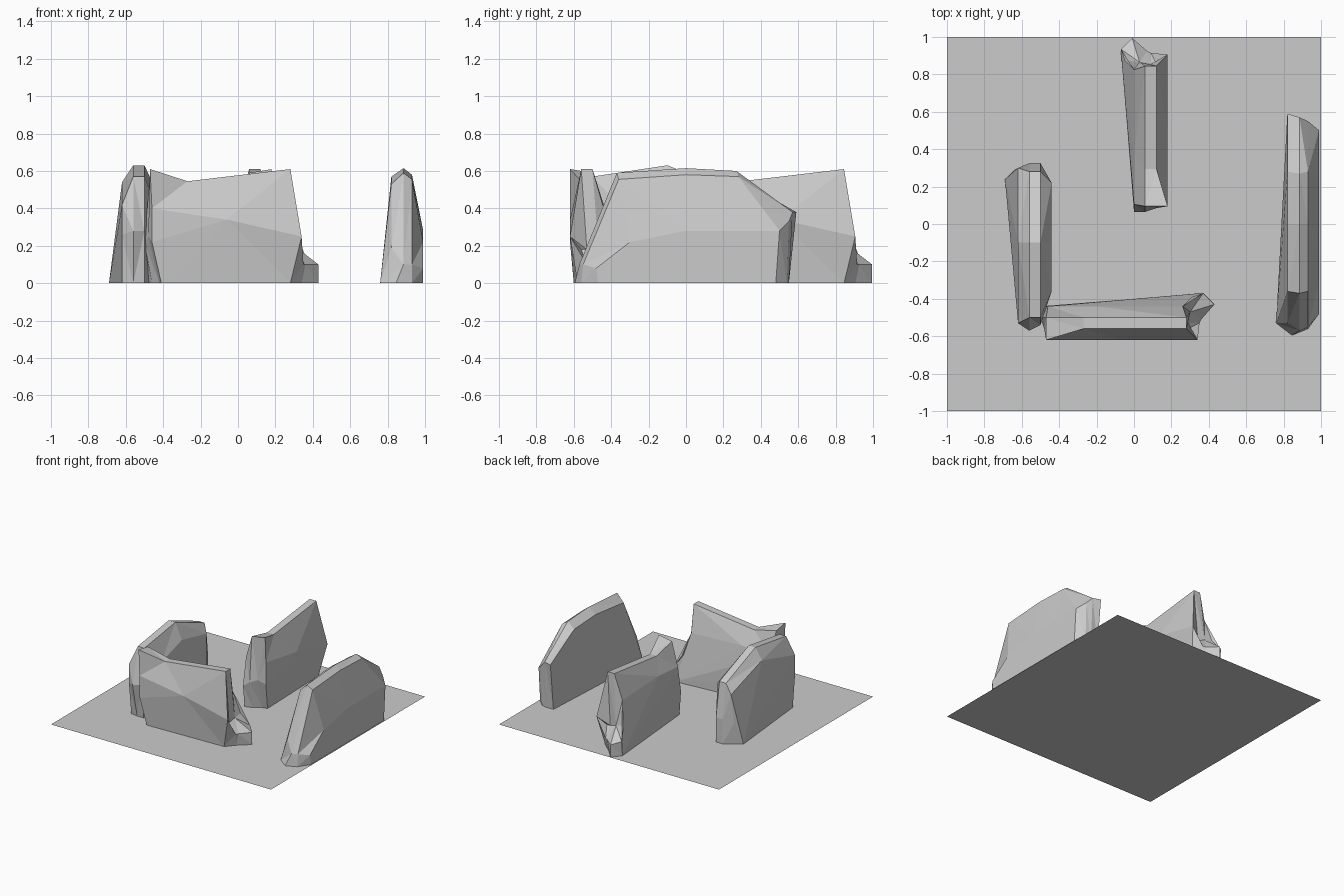
import bpy, bmesh
from math import pi

if "Cube" in bpy.data.objects:
    bpy.data.objects.remove(bpy.data.objects["Cube"])


def rock(name, layers, along_x=False):
    """Loft side outlines (along, z, optional sideways shift) through the thickness."""
    bm = bmesh.new()
    rings = []
    for offset, outline in layers:
        ring = []
        for p in outline:
            side = offset + (p[2] if len(p) > 2 else 0)
            ring.append(bm.verts.new((p[0], side, p[1]) if along_x else (side, p[0], p[1])))
        rings.append(ring)
    faces = [bm.faces.new(rings[0]), bm.faces.new(rings[-1])]
    for a, b in zip(rings, rings[1:]):
        # open underneath: the last-to-first span sits on the ground
        for i in range(len(a) - 1):
            faces.append(bm.faces.new((a[i], a[i + 1], b[i + 1], b[i])))
    bmesh.ops.triangulate(bm, faces=faces)
    bmesh.ops.recalc_face_normals(bm, faces=bm.faces)
    # the ground side is open, so make sure the top faces look up
    top = max(bm.faces, key=lambda f: f.calc_center_median().z * abs(f.normal.z))
    if top.normal.z < 0:
        bmesh.ops.reverse_faces(bm, faces=bm.faces)
    mesh = bpy.data.meshes.new(name)
    bm.to_mesh(mesh)
    bm.free()
    obj = bpy.data.objects.new(name, mesh)
    bpy.context.collection.objects.link(obj)
    return obj


# Flat base
bpy.ops.mesh.primitive_plane_add(size=2)
bpy.context.object.name = "base_plane"

# Front boulder: horned corner, dipped ridge, notched end with a foot
front = rock("front_rock", [
    (-.62, [(-.41, 0, .02), (-.46, .22), (-.46, .40), (-.06, .34), (.34, .25),
            (.29, .18, .06), (.35, .10, .09), (.28, 0, .04)]),
    (-.56, [(-.42, 0), (-.48, .25), (-.47, .61, -.06), (-.27, .545), (.28, .61),
            (.29, .18, .03), (.36, .10, .05), (.34, 0, .05)]),
    (-.50, [(-.46, 0), (-.50, .22), (-.47, .59), (-.27, .545), (.28, .61),
            (.30, .20, .03), (.43, .10, .07), (.43, 0, .07)]),
    (-.44, [(-.48, 0), (-.50, .18), (-.46, .40), (-.20, .42), (.26, .40),
            (.31, .22, .05), (.37, .12, .07), (.36, 0, .07)]),
], along_x=True)

# Back boulder: the same rock turned a quarter
back = bpy.data.objects.new("back_rock", front.data)
bpy.context.collection.objects.link(back)
back.rotation_euler.z = pi / 2
back.location = (-.44, .565, 0)

# Left boulder
rock("left_rock", [
    (-.62, [(-.50, 0), (-.53, .26), (-.53, .42), (-.10, .54), (.30, .41),
            (.29, .18, -.02), (.24, 0, -.07)]),
    (-.56, [(-.51, 0), (-.57, .28), (-.50, .57), (-.10, .63), (.28, .48), (.325, .2), (.325, 0)]),
    (-.50, [(-.51, 0), (-.54, .28), (-.50, .57), (-.10, .63), (.28, .48), (.325, .2), (.325, 0)]),
    (-.44, [(-.36, 0), (-.48, .10, -.05), (-.36, .42), (-.10, .50), (.22, .43), (.22, .2), (.22, 0)]),
])

# Right boulder: long slab with a rounded top
rock("right_rock", [
    (.82, [(-.53, 0, -.06), (-.53, .19), (-.36, .53), (0, .57), (.28, .555), (.59, .38), (.55, 0)]),
    (.885, [(-.595, 0, -.04), (-.57, .10), (-.37, .59), (0, .615), (.27, .60), (.57, .38), (.55, 0)]),
    (.93, [(-.56, 0), (-.55, .10), (-.36, .555), (0, .58), (.28, .57), (.55, .33), (.54, 0)]),
    (.99, [(-.47, 0), (-.48, .08), (-.30, .22), (0, .28), (.26, .28), (.50, .28), (.48, 0)]),
])
